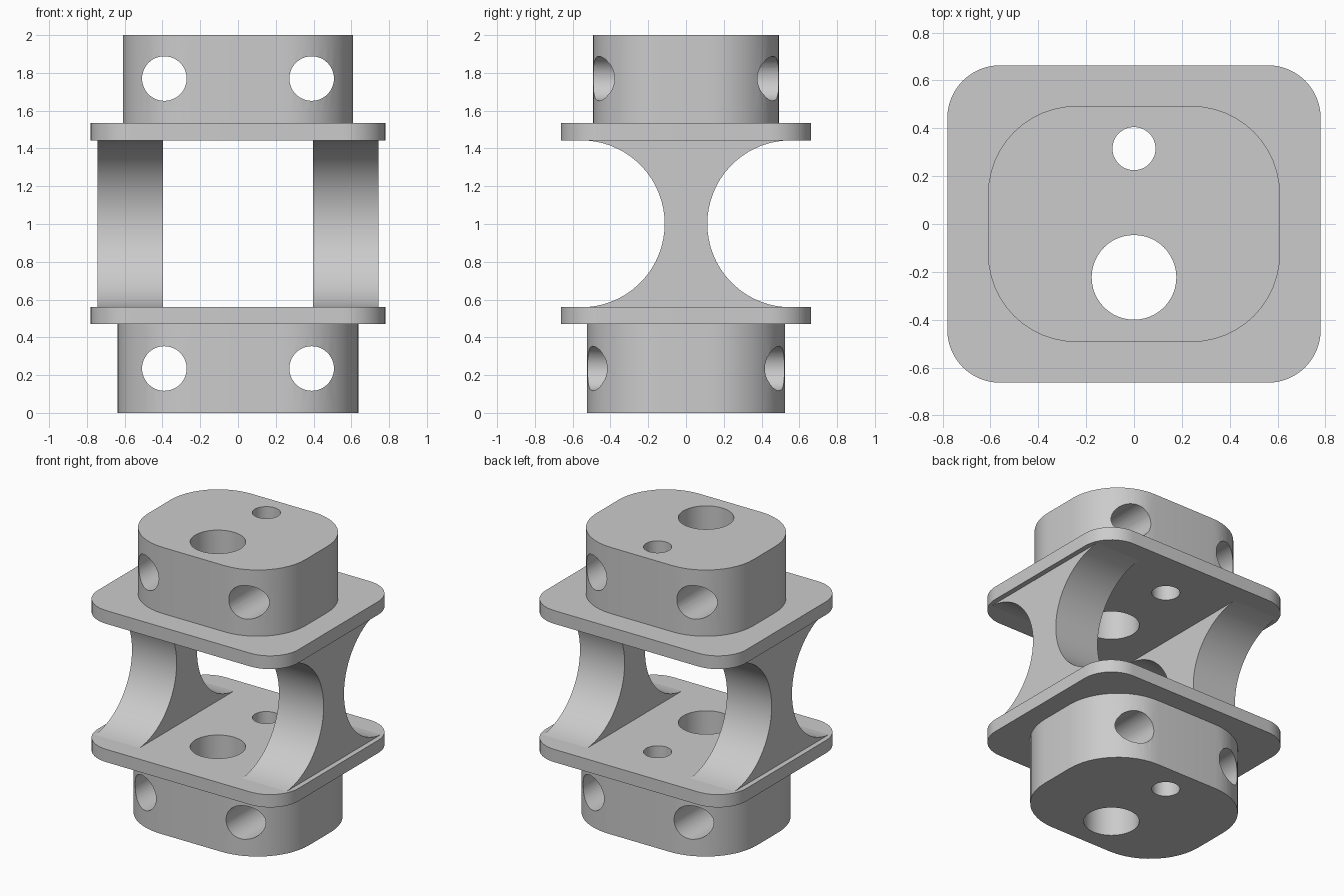
import bpy
import bmesh
from math import sin, cos, pi, radians
from mathutils import Matrix

cube = bpy.data.objects.get("Cube")
if cube:
    bpy.data.objects.remove(cube, do_unlink=True)

grey = bpy.data.materials.new("plain grey")
grey.use_nodes = True
colour = (0.6, 0.6, 0.6, 1)
grey.diffuse_color = colour
grey.node_tree.nodes["Principled BSDF"].inputs["Base Color"].default_value = colour


def add_object(name, bm):
    bmesh.ops.recalc_face_normals(bm, faces=bm.faces)
    mesh = bpy.data.meshes.new(name)
    bm.to_mesh(mesh)
    bm.free()
    mesh.materials.append(grey)
    obj = bpy.data.objects.new(name, mesh)
    bpy.context.collection.objects.link(obj)
    return obj


def prism(name, points, offset):
    """Extrude a closed outline of 3D points along an offset."""
    bm = bmesh.new()
    face = bm.faces.new([bm.verts.new(p) for p in points])
    new = bmesh.ops.extrude_face_region(bm, geom=[face], use_keep_orig=True)
    moved = [v for v in new["geom"] if isinstance(v, bmesh.types.BMVert)]
    bmesh.ops.translate(bm, verts=moved, vec=offset)
    return add_object(name, bm)


def rounded_slab(name, hx, hy, radius, bottom, top, steps=12):
    points = []
    for corner, (sx, sy) in enumerate([(1, 1), (-1, 1), (-1, -1), (1, -1)]):
        for i in range(steps + 1):
            a = (corner + i / steps) * pi / 2
            points.append((sx * (hx - radius) + radius * cos(a),
                           sy * (hy - radius) + radius * sin(a), bottom))
    return prism(name, points, (0, 0, top - bottom))


def finish(obj):
    bpy.ops.object.select_all(action="DESELECT")
    bpy.context.view_layer.objects.active = obj
    obj.select_set(True)
    for mod in list(obj.modifiers):
        bpy.ops.object.modifier_apply(modifier=mod.name)
    bpy.ops.object.shade_smooth_by_angle(angle=radians(30))


# Drill shapes: two vertical bores and four cross bores
bm = bmesh.new()


def drill(radius, matrix):
    bmesh.ops.create_cone(bm, cap_ends=True, segments=48, radius1=radius,
                          radius2=radius, depth=3, matrix=matrix)


drill(0.177, Matrix.Translation((0, -0.223, 1)))
drill(0.09, Matrix.Translation((0, 0.315, 1)))
for side in (-1, 1):
    for z in (0.235, 1.77):
        drill(0.118, Matrix.Translation((side * 0.39, 0, z)) @ Matrix.Rotation(pi / 2, 4, "X"))
drills = add_object("drill_cutter", bm)
drills.hide_render = True

# Blocks and flanges, drilled through
slabs = [
    rounded_slab("bottom_block", 0.638, 0.523, 0.40, 0, 0.47),
    rounded_slab("bottom_flange", 0.78, 0.663, 0.22, 0.47, 0.56),
    rounded_slab("top_flange", 0.78, 0.663, 0.22, 1.442, 1.535),
    rounded_slab("top_block", 0.61, 0.493, 0.37, 1.535, 2),
]
for slab in slabs:
    cut = slab.modifiers.new("bores", "BOOLEAN")
    cut.operation = "DIFFERENCE"
    cut.solver = "EXACT"
    cut.object = drills
    finish(slab)
bpy.data.objects.remove(drills, do_unlink=True)

# Waisted side legs with a concave arc on the front and back
arc = [radians(-86 + 172 * i / 32) for i in range(33)]
front = [(-0.555 + 0.442 * cos(a), 1.001 + 0.442 * sin(a)) for a in arc]
outline = front + [(-y, z) for y, z in reversed(front)]
for name, x in (("left_leg", 0.398), ("right_leg", -0.745)):
    finish(prism(name, [(x, y, z) for y, z in outline], (0.347, 0, 0)))
